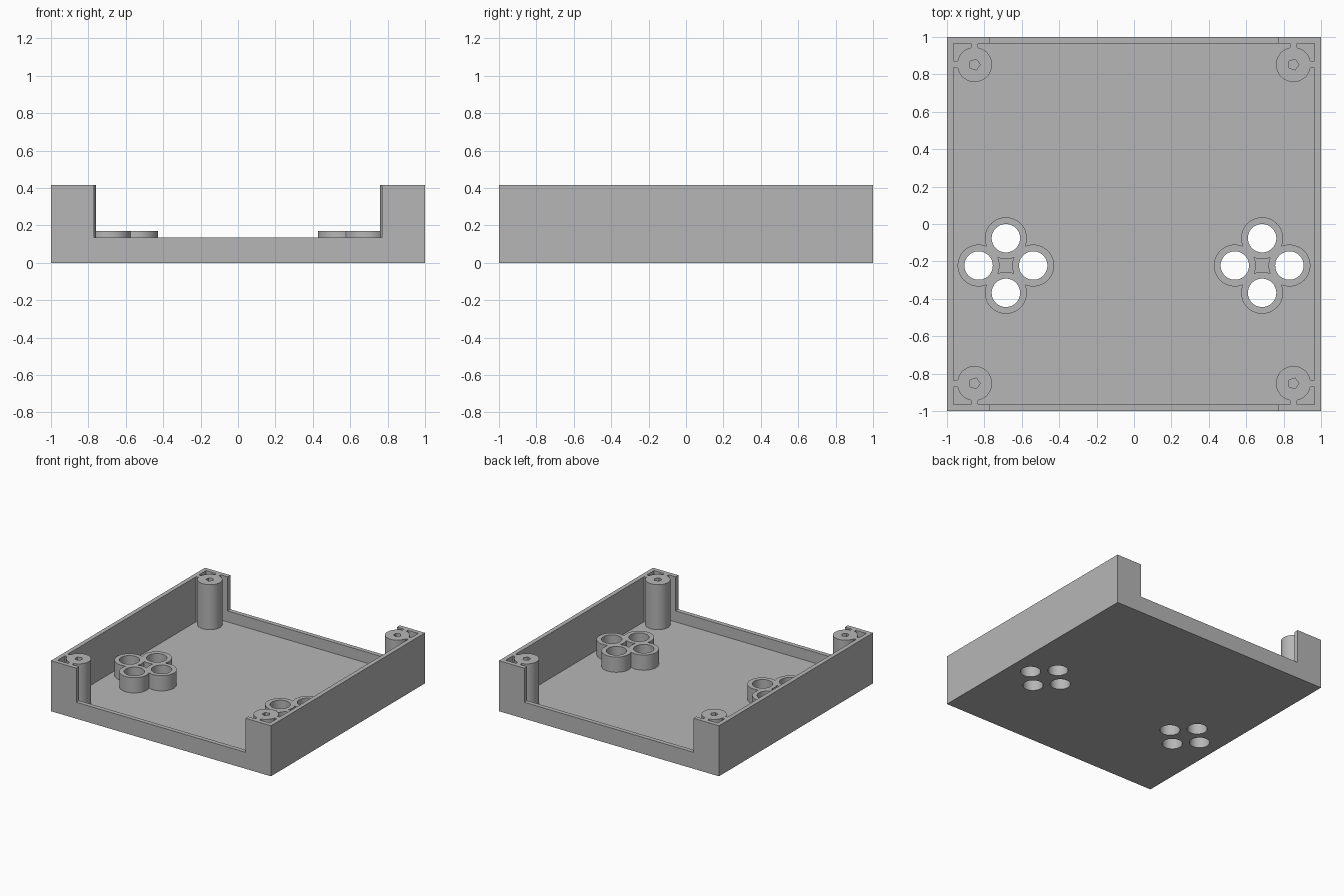
import bpy
import math

if "Cube" in bpy.data.objects:
    bpy.data.objects.remove(bpy.data.objects["Cube"], do_unlink=True)

HEIGHT, FLOOR, WALL = 0.415, 0.045, 0.036
LIP, NOTCH = 0.135, 0.77           # low wall height and half width of the opening
POST, POST_R, RIB = 0.852, 0.093, 0.037
HUB_X, HUB_Y, REACH = 0.685, -0.222, 0.146
TUBE_R, HOLE_R, TUBE_TOP = 0.112, 0.076, 0.17

grey = bpy.data.materials.new("plain grey")
grey.use_nodes = True
colour = (0.47, 0.47, 0.47, 1)
grey.diffuse_color = colour
grey.node_tree.nodes["Principled BSDF"].inputs["Base Color"].default_value = colour


def finish(obj, name):
    obj.name = name
    obj.data.materials.clear()
    obj.data.materials.append(grey)
    return obj


def box(name, low, high):
    mid = [(a + b) / 2 for a, b in zip(low, high)]
    bpy.ops.mesh.primitive_cube_add(size=1, location=mid)
    obj = bpy.context.object
    obj.scale = [b - a for a, b in zip(low, high)]
    bpy.ops.object.transform_apply(location=True, rotation=True, scale=True)
    return finish(obj, name)


def cylinder(name, x, y, radius, low, high, sides=48, turn=0):
    bpy.ops.mesh.primitive_cylinder_add(
        vertices=sides, radius=radius, depth=high - low,
        location=(x, y, (low + high) / 2), rotation=(0, 0, turn))
    bpy.ops.object.transform_apply(location=True, rotation=True, scale=True)
    return finish(bpy.context.object, name)


def combine(target, tool, operation):
    """Apply a boolean and discard the tool."""
    mod = target.modifiers.new("shape", 'BOOLEAN')
    mod.operation, mod.solver, mod.object = operation, 'EXACT', tool
    bpy.context.view_layer.objects.active = target
    bpy.ops.object.modifier_apply(modifier=mod.name)
    bpy.data.objects.remove(tool, do_unlink=True)


def smooth(obj):
    bpy.ops.object.select_all(action='DESELECT')
    obj.select_set(True)
    bpy.context.view_layer.objects.active = obj
    bpy.ops.object.shade_smooth_by_angle(angle=math.radians(30))


def tube_centres(side):
    for dx, dy in ((1, 0), (0, 1), (-1, 0), (0, -1)):
        yield side * HUB_X + dx * REACH, HUB_Y + dy * REACH


# Tray: hollow box with an opening through the front and back walls
inner = 1 - WALL
tray = box("tray", (-1, -1, 0), (1, 1, HEIGHT))
combine(tray, box("cavity", (-inner, -inner, FLOOR), (inner, inner, 1)), 'DIFFERENCE')
combine(tray, box("opening", (-NOTCH, -1.5, LIP), (NOTCH, 1.5, 1)), 'DIFFERENCE')

for side, label in ((-1, "right"), (1, "left")):
    # Round holes through the floor
    for x, y in tube_centres(side):
        combine(tray, cylinder("hole", x, y, HOLE_R, -0.1, 0.3), 'DIFFERENCE')

    # Cluster of four joined tubes
    cluster = None
    for x, y in tube_centres(side):
        tube = cylinder(label + "_tube_cluster", x, y, TUBE_R, FLOOR, TUBE_TOP)
        if cluster is None:
            cluster = tube
        else:
            combine(cluster, tube, 'UNION')
    for x, y in tube_centres(side):
        combine(cluster, cylinder("bore", x, y, HOLE_R, -0.1, 0.3), 'DIFFERENCE')
    smooth(cluster)

    # Corner screw posts with two ribs reaching the walls
    for end, place in ((-1, "front"), (1, "back")):
        px, py = side * POST, end * POST
        post = cylinder(f"{place}_{label}_post", px, py, POST_R, FLOOR, HEIGHT)
        xs = sorted((px + side * POST_R / 2, side * inner))
        ys = sorted((py + end * POST_R / 2, end * inner))
        half = RIB / 2
        combine(post, box("rib", (xs[0], py - half, FLOOR), (xs[1], py + half, HEIGHT)), 'UNION')
        combine(post, box("rib", (px - half, ys[0], FLOOR), (px + half, ys[1], HEIGHT)), 'UNION')
        bore = cylinder("pilot", px, py, 0.03, FLOOR + 0.02, 1, sides=5, turn=-math.pi / 2)
        combine(post, bore, 'DIFFERENCE')
        smooth(post)

smooth(tray)
